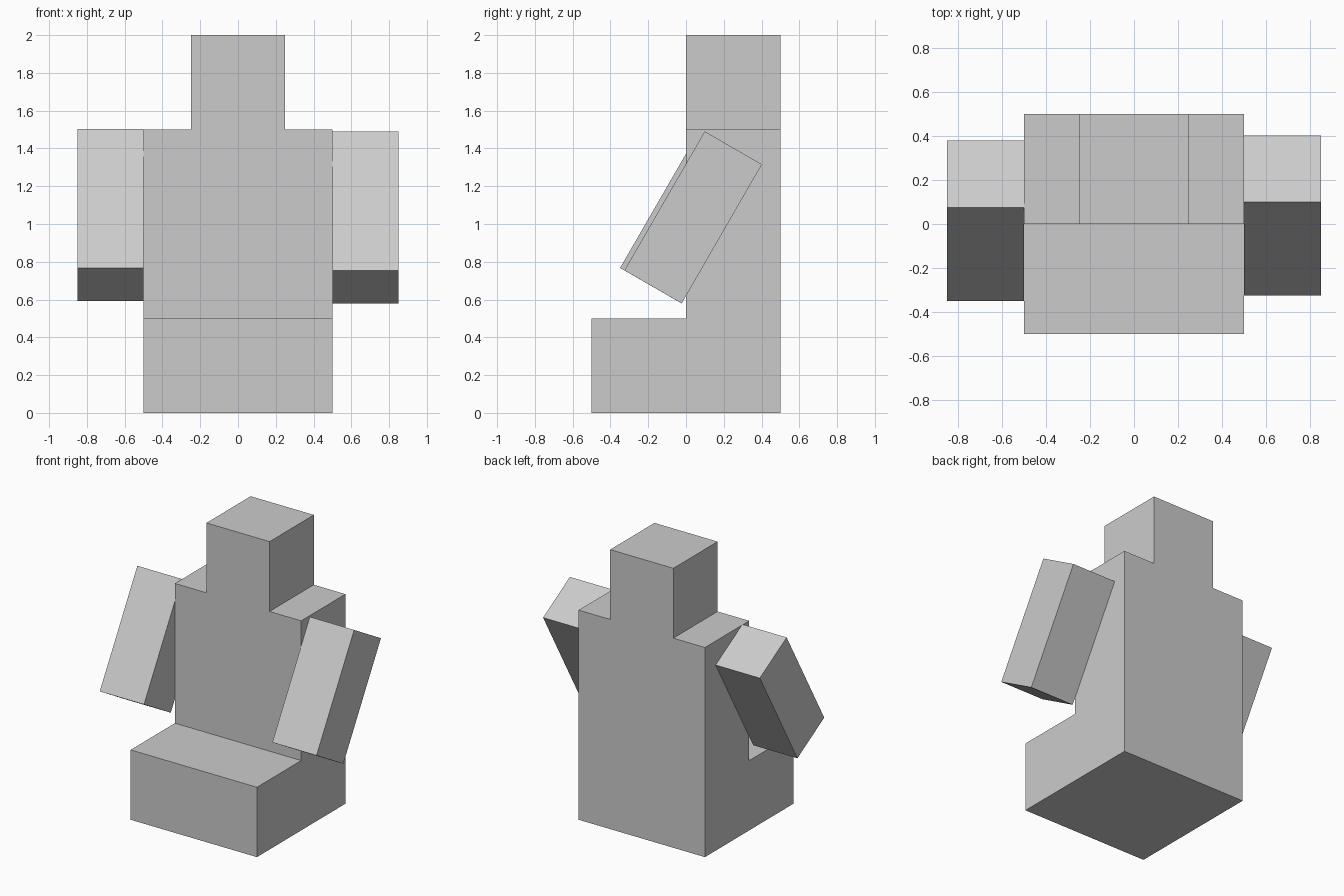
import bpy, bmesh
from math import radians
from mathutils import Matrix

if "Cube" in bpy.data.objects:
    bpy.data.objects.remove(bpy.data.objects["Cube"])


def finish(bm, name):
    bmesh.ops.recalc_face_normals(bm, faces=bm.faces[:])
    mesh = bpy.data.meshes.new(name)
    bm.to_mesh(mesh)
    bm.free()
    obj = bpy.data.objects.new(name, mesh)
    bpy.context.collection.objects.link(obj)
    return obj


def box(name, center, size, tilt=0.0):
    bm = bmesh.new()
    bmesh.ops.create_cube(bm, size=1)
    bm.transform(Matrix.Diagonal((*size, 1)))
    obj = finish(bm, name)
    obj.location = center
    obj.rotation_euler.x = radians(tilt)
    return obj


# Seated body: L-shaped side profile (y, z) extruded across x
profile = [(-0.5, 0), (0.5, 0), (0.5, 1.5), (0, 1.5), (0, 0.5), (-0.5, 0.5)]
bm = bmesh.new()
side = bm.faces.new([bm.verts.new((-0.5, y, z)) for y, z in profile])
ext = bmesh.ops.extrude_face_region(bm, geom=[side], use_keep_orig=True)
new_verts = [g for g in ext["geom"] if isinstance(g, bmesh.types.BMVert)]
bmesh.ops.translate(bm, verts=new_verts, vec=(1, 0, 0))
finish(bm, "body")

# Head
box("head", (0, 0.25, 1.75), (0.5, 0.5, 0.5))

# Arms, swung forward 30 degrees, slightly offset from each other
for name, x, y, z in (("left_arm", -0.675, 0.015, 1.048),
                      ("right_arm", 0.675, 0.038, 1.035)):
    box(name, (x, y, z), (0.35, 0.35, 0.85), -30)
